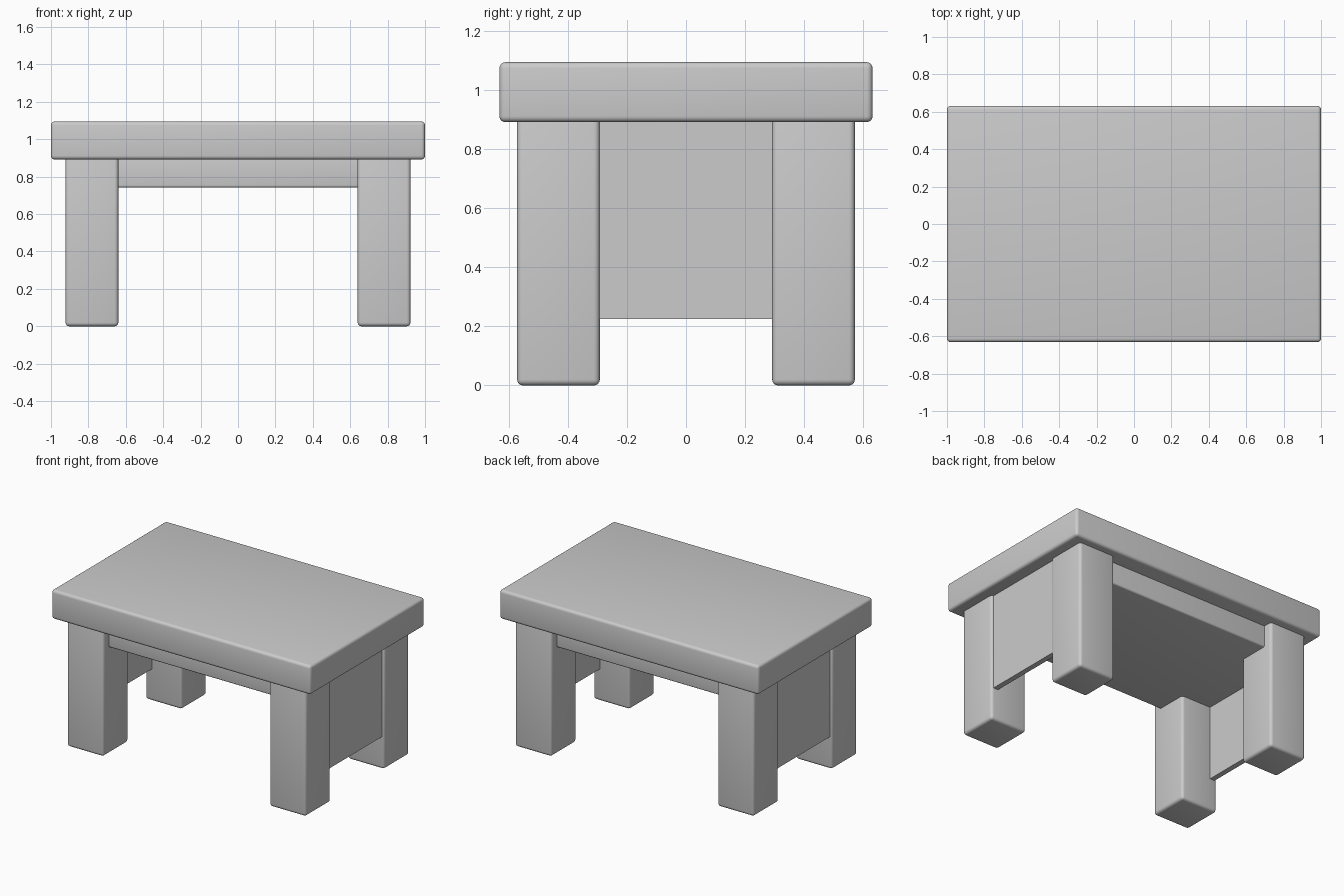
import bpy

if "Cube" in bpy.data.objects:
    bpy.data.objects.remove(bpy.data.objects["Cube"])


def box(name, x, y, z, bevel=0.0):
    """Axis-aligned box from (min, max) ranges, optionally with rounded edges."""
    bpy.ops.mesh.primitive_cube_add(size=1, location=[sum(r) / 2 for r in (x, y, z)])
    ob = bpy.context.object
    ob.name = name
    ob.scale = [r[1] - r[0] for r in (x, y, z)]
    bpy.ops.object.transform_apply(location=False, rotation=False, scale=True)
    if bevel:
        mod = ob.modifiers.new("rounded_edges", 'BEVEL')
        mod.width = bevel
        mod.segments = 4
        bpy.ops.object.modifier_apply(modifier=mod.name)
        bpy.ops.object.shade_smooth_by_angle()
    return ob


def span(sign, a, b):
    """Range a..b mirrored to the given side."""
    return sorted((sign * a, sign * b))


# Thick tabletop
box("tabletop", (-1, 1), (-0.632, 0.632), (0.892, 1.095), 0.02)

# Solid apron block under the top, running between the side panels
box("apron_block", (-0.88, 0.88), (-0.51, 0.51), (0.742, 0.91), 0.012)

for sx, side in ((-1, "left"), (1, "right")):
    # Square legs
    for sy, end in ((-1, "front"), (1, "back")):
        box(f"{end}_{side}_leg", span(sx, 0.64, 0.922), span(sy, 0.292, 0.572),
            (0, 0.91), 0.02)
    # Thin panel closing each end between the legs
    box(f"{side}_side_panel", span(sx, 0.868, 0.905), (-0.32, 0.32), (0.225, 0.9))
